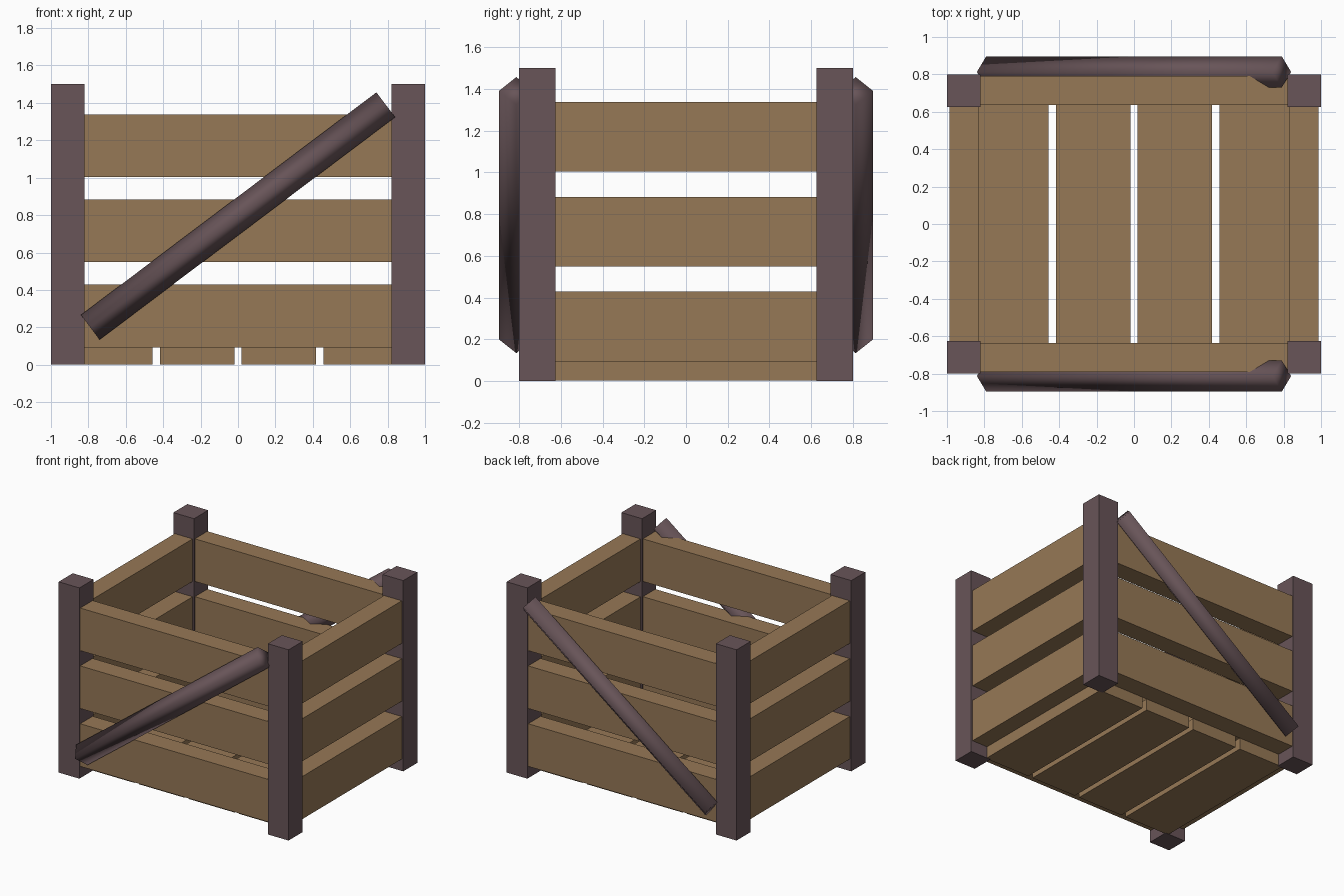
import bpy, bmesh, math
from mathutils import Matrix, Vector

if "Cube" in bpy.data.objects:
    bpy.data.objects.remove(bpy.data.objects["Cube"])


def material(name, color):
    m = bpy.data.materials.new(name)
    m.diffuse_color = (*color, 1)
    m.use_nodes = True
    m.node_tree.nodes["Principled BSDF"].inputs["Base Color"].default_value = m.diffuse_color
    return m


wood = material("light_wood", (0.305, 0.188, 0.093))
dark = material("dark_wood", (0.138, 0.089, 0.098))


def finish(name, bm, mat):
    me = bpy.data.meshes.new(name)
    bm.to_mesh(me)
    bm.free()
    me.materials.append(mat)
    ob = bpy.data.objects.new(name, me)
    bpy.context.collection.objects.link(ob)
    return ob


def box(name, lo, hi, mat):
    lo, hi = Vector(lo), Vector(hi)
    bm = bmesh.new()
    bmesh.ops.create_cube(bm, size=1, matrix=Matrix.Translation((lo + hi) / 2)
                          @ Matrix.Diagonal((*(hi - lo), 1)))
    return finish(name, bm, mat)


# Corner posts
for sx, side in ((-1, "left"), (1, "right")):
    for sy, end in ((-1, "front"), (1, "back")):
        cx, cy = sx * 0.91, sy * 0.7125
        box(f"{end}_{side}_post", (cx - 0.09, cy - 0.0875, 0),
            (cx + 0.09, cy + 0.0875, 1.5), dark)

# Wall slats, three on each side
for i in range(3):
    z0 = 0.093 + i * 0.455
    z1 = z0 + 0.335
    for s, end, side in ((-1, "front", "left"), (1, "back", "right")):
        y, x = s * 0.7125, s * 0.91
        box(f"{end}_slat_{i + 1}", (-0.835, y - 0.0775, z0), (0.835, y + 0.0775, z1), wood)
        box(f"{side}_slat_{i + 1}", (x - 0.0775, -0.635, z0), (x + 0.0775, 0.635, z1), wood)

# Floor boards
for i in range(4):
    cx = (i - 1.5) * 0.436
    box(f"floor_board_{i + 1}", (cx - 0.198, -0.637, 0.002), (cx + 0.198, 0.637, 0.093), wood)

# Diagonal braces: smooth-shaded four-sided bars on front and back
tilt = math.atan2(1.19, 1.58)
for s, end in ((-1, "front"), (1, "back")):
    bm = bmesh.new()
    bmesh.ops.create_cone(bm, cap_ends=True, segments=4, radius1=0.083, radius2=0.083, depth=1.978,
                          matrix=Matrix.Translation((0, s * 0.813, 0.795))
                          @ Matrix.Rotation(math.pi / 2 - tilt, 4, 'Y'))
    for f in bm.faces:
        f.smooth = True
    finish(f"{end}_brace", bm, dark)
